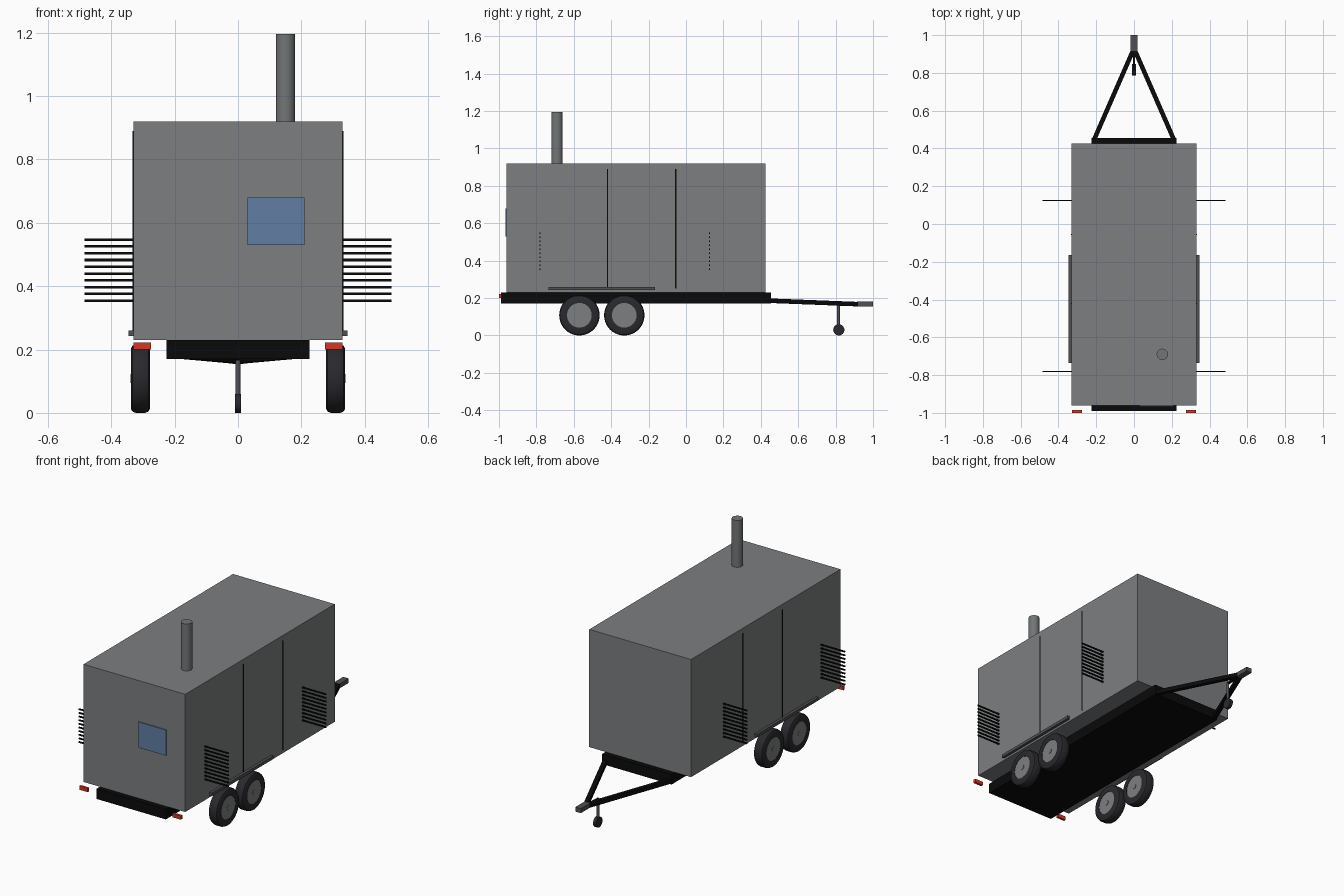
import bpy, bmesh, math
from mathutils import Vector

if "Cube" in bpy.data.objects:
    bpy.data.objects.remove(bpy.data.objects["Cube"])


def material(name, r, g, b):
    m = bpy.data.materials.new(name)
    m.diffuse_color = (r, g, b, 1)
    m.use_nodes = True
    m.node_tree.nodes["Principled BSDF"].inputs["Base Color"].default_value = m.diffuse_color
    return m


BODY = material("body grey", 0.20, 0.21, 0.215)
STEEL = material("exhaust steel", 0.17, 0.18, 0.185)
DARK = material("dark grey", 0.08, 0.08, 0.085)
BLACK = material("black", 0.003, 0.003, 0.003)
TYRE = material("tyre rubber", 0.022, 0.022, 0.027)
BLUE = material("panel blue", 0.12, 0.21, 0.37)
RED = material("light red", 0.68, 0.035, 0.02)


def finish(bm, name, mat, smooth=False):
    bmesh.ops.recalc_face_normals(bm, faces=bm.faces)
    me = bpy.data.meshes.new(name)
    bm.to_mesh(me)
    bm.free()
    me.materials.append(mat)
    ob = bpy.data.objects.new(name, me)
    bpy.context.collection.objects.link(ob)
    if smooth:
        bpy.ops.object.select_all(action='DESELECT')
        ob.select_set(True)
        bpy.context.view_layer.objects.active = ob
        bpy.ops.object.shade_smooth_by_angle(angle=math.radians(35))
    return ob


def box(name, mat, x, y, z):
    """Box from (min, max) ranges."""
    bm = bmesh.new()
    bmesh.ops.create_cube(bm, size=1)
    for v in bm.verts:
        v.co = [(a + b) / 2 + c * (b - a) for (a, b), c in zip((x, y, z), v.co)]
    return finish(bm, name, mat)


def lathe(name, mat, profile, centre, axis, steps=32):
    """Spin (radius, offset) points about the x or z axis."""
    bm = bmesh.new()
    place = (lambda r, h: (h, r, 0)) if axis == 'X' else (lambda r, h: (r, 0, h))
    vs = [bm.verts.new(place(r, h)) for r, h in profile]
    es = [bm.edges.new(p) for p in zip(vs, vs[1:])]
    ax = (1, 0, 0) if axis == 'X' else (0, 0, 1)
    bmesh.ops.spin(bm, geom=vs + es, cent=(0, 0, 0), axis=ax,
                   angle=math.tau, steps=steps)
    bmesh.ops.remove_doubles(bm, verts=bm.verts, dist=1e-5)
    bmesh.ops.translate(bm, verts=bm.verts, vec=centre)
    return finish(bm, name, mat, True)


def disc(name, mat, r, h, centre, axis, steps=32):
    return lathe(name, mat, [(0, -h), (r, -h), (r, h), (0, h)], centre, axis, steps)


def beam(name, mat, a, b, w, h):
    """Rectangular bar between two points."""
    a, b = Vector(a), Vector(b)
    ob = box(name, mat, (-w / 2, w / 2), (-h / 2, h / 2), (0, (b - a).length))
    q = (b - a).to_track_quat('Z', 'Y')
    for v in ob.data.vertices:
        v.co = a + q @ v.co
    return ob


# canopy, chassis and control panel
box("canopy", BODY, (-.33, .33), (-.96, .425), (.23, .92))
box("chassis", BLACK, (-.225, .225), (-.99, .455), (.17, .2295))
box("control_panel", BLUE, (.03, .21), (-.966, -.958), (.53, .68))

# exhaust stack
disc("exhaust_stack", STEEL, .03, .1425, (.15, -.69, 1.0525), 'Z')

# coupling and jockey wheel
box("coupler", DARK, (-.018, .018), (.915, 1.0), (.155, .181))
disc("jockey_leg", DARK, .008, .06, (0, .815, .105), 'Z', 16)
disc("jockey_wheel", TYRE, .03, .01, (0, .817, .03), 'X', 24)
# stay linking the leg to the coupler
beam("jockey_bracket", BLACK, (0, .81, .162), (0, .92, .165), .012, .012)

tyre = [(.066, -.030), (.095, -.030), (.104, -.025), (.108, -.015),
        (.108, .015), (.104, .025), (.095, .030), (.066, .030), (.066, -.030)]

for s, side in ((1, "right"), (-1, "left")):
    def xr(a, b):
        return (min(s * a, s * b), max(s * a, s * b))

    # drawbar arm
    beam("drawbar_" + side, BLACK, (s * .212, .445, .186), (0, .93, .167), .024, .024)

    # twin wheels
    for y in (-.57, -.33):
        c = (s * .308, y, .108)
        lathe("tyre_" + side, TYRE, tyre, c, 'X', 40)
        disc("rim_" + side, BODY, .068, .028, c, 'X', 40)
        disc("hub_" + side, BODY, .014, .0305, c, 'X', 16)

    # mudguard rail and tail light
    box("mudguard_" + side, DARK, xr(.325, .346), (-.735, -.165), (.242, .260))
    box("tail_light_" + side, RED, xr(.275, .329), (-1.0, -.986), (.20, .222))

    # door seams
    for y in (-.42, -.055):
        box("door_seam_" + side, BLACK, xr(.325, .3325), (y - .003, y + .003), (.25, .89))

    # louvre slats
    for y in (-.78, .125):
        for i in range(10):
            z = .354 + i * .0214
            box("louvre_slat_" + side, BLACK, xr(.20, .485),
                (y - .003, y + .003), (z - .004, z + .004))
